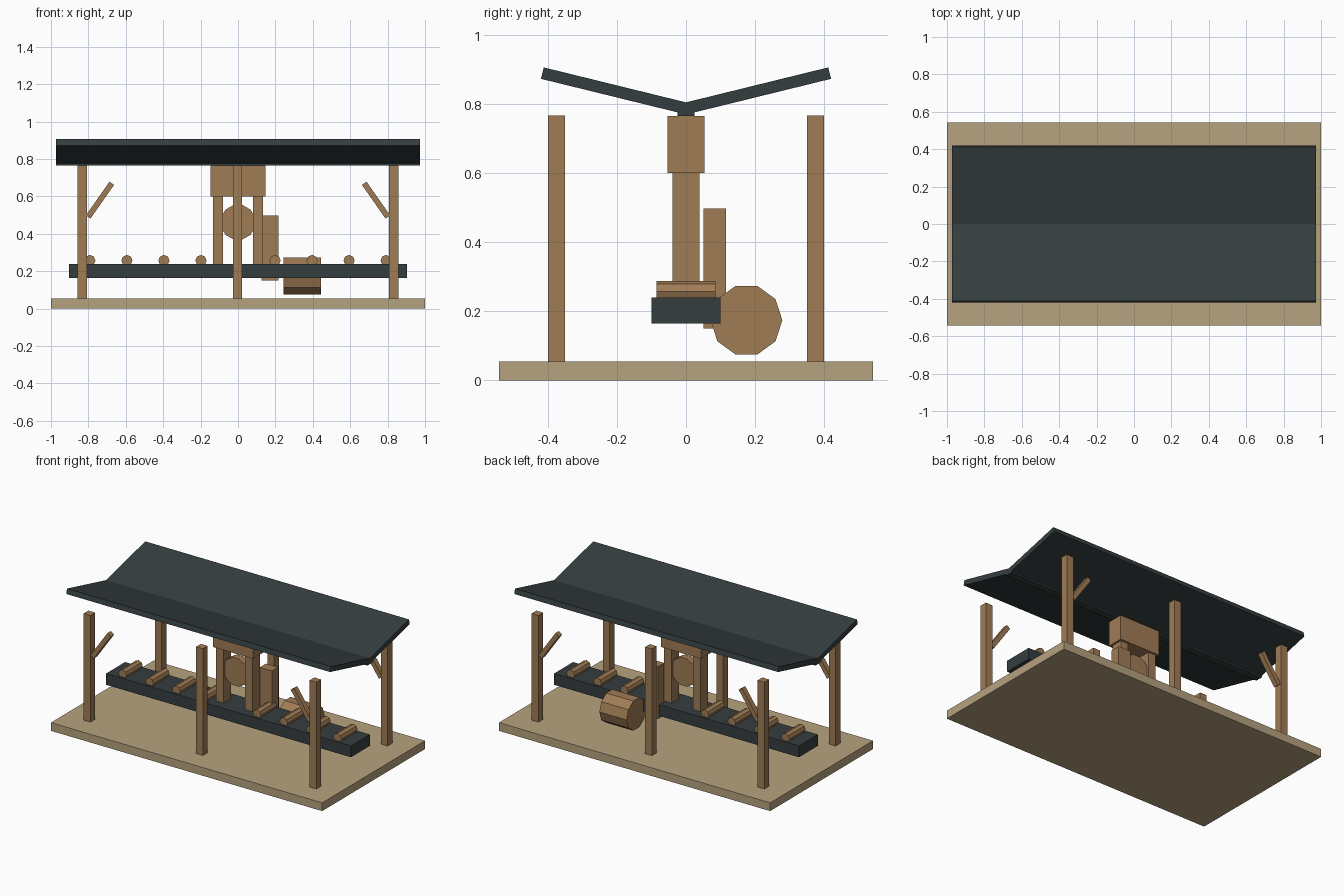
import bpy, math
from mathutils import Matrix, Vector

if "Cube" in bpy.data.objects:
    bpy.data.objects.remove(bpy.data.objects["Cube"])


def material(name, rgb):
    m = bpy.data.materials.new(name)
    m.diffuse_color = (*rgb, 1)
    m.use_nodes = True
    m.node_tree.nodes["Principled BSDF"].inputs["Base Color"].default_value = m.diffuse_color
    return m


WOOD = material("wood", (0.35, 0.2, 0.09))
SAND = material("pale_floor", (0.47, 0.36, 0.21))
DARK = material("dark_metal", (0.036, 0.048, 0.051))


def add(name, verts, faces, mat):
    me = bpy.data.meshes.new(name)
    me.from_pydata(verts, [], faces)
    me.materials.append(mat)
    ob = bpy.data.objects.new(name, me)
    bpy.context.collection.objects.link(ob)
    return ob


def box(name, centre, size, mat, rot=0, axis='X'):
    r = Matrix.Rotation(rot, 3, axis)
    verts = [r @ Vector((x * size[0] / 2, y * size[1] / 2, z * size[2] / 2))
             + Vector(centre)
             for x in (-1, 1) for y in (-1, 1) for z in (-1, 1)]
    faces = [(0, 1, 3, 2), (4, 6, 7, 5), (0, 4, 5, 1),
             (2, 3, 7, 6), (0, 2, 6, 4), (1, 5, 7, 3)]
    return add(name, verts, faces, mat)


def prism(name, centre, radius, length, sides, start, axis, mat):
    # low-poly cylinder along x or y; start is the angle of the first corner
    verts = []
    for end in (-length / 2, length / 2):
        for i in range(sides):
            a = start + math.tau * i / sides
            u, z = radius * math.cos(a), radius * math.sin(a)
            p = Vector((end, u, z)) if axis == 'x' else Vector((-u, end, z))
            verts.append(p + Vector(centre))
    faces = [tuple(reversed(range(sides))), tuple(range(sides, 2 * sides))]
    for i in range(sides):
        j = (i + 1) % sides
        faces.append((i, j, j + sides, i + sides))
    return add(name, verts, faces, mat)


# floor
box("floor", (0, 0, 0.0275), (2, 1.084, 0.055), SAND)

# posts and corner braces
for y in (-0.375, 0.375):
    for x in (-0.833, -0.003, 0.833):
        box("post", (x, y, 0.41), (0.05, 0.05, 0.712), WOOD)
    for s in (-1, 1):
        box("brace", (s * 0.738, y, 0.58), (0.22, 0.034, 0.03), WOOD,
            -s * -math.radians(55), 'Y')

# butterfly roof with valley gutter
for s in (-1, 1):
    box("roof_slope", (0, s * 0.207, 0.838), (1.945, 0.43, 0.034), DARK,
        s * math.radians(13.8))
box("roof_gutter", (0, 0, 0.777), (1.945, 0.05, 0.024), DARK)

# roller table
box("table_bed", (0, 0, 0.2015), (1.806, 0.2, 0.075), DARK)
for i in range(-4, 5):
    if i:
        prism("roller", (i * 0.198, 0, 0.257), 0.03, 0.17, 8, math.pi / 2,
              'y', WOOD)

# saw frame, head and wheel
for s in (-1, 1):
    box("saw_column", (s * 0.107, 0, 0.42), (0.055, 0.078, 0.364), WOOD)
box("saw_head", (0, 0, 0.683), (0.296, 0.107, 0.165), WOOD)
prism("saw_wheel", (0, 0, 0.462), 0.095, 0.05, 12, math.pi / 12, 'y', WOOD)

# control box and drive drum behind the table
box("control_box", (0.171, 0.083, 0.324), (0.09, 0.066, 0.348), WOOD)
prism("drum", (0.343, 0.175, 0.174), 0.104, 0.2, 10, 0, 'x', WOOD)
